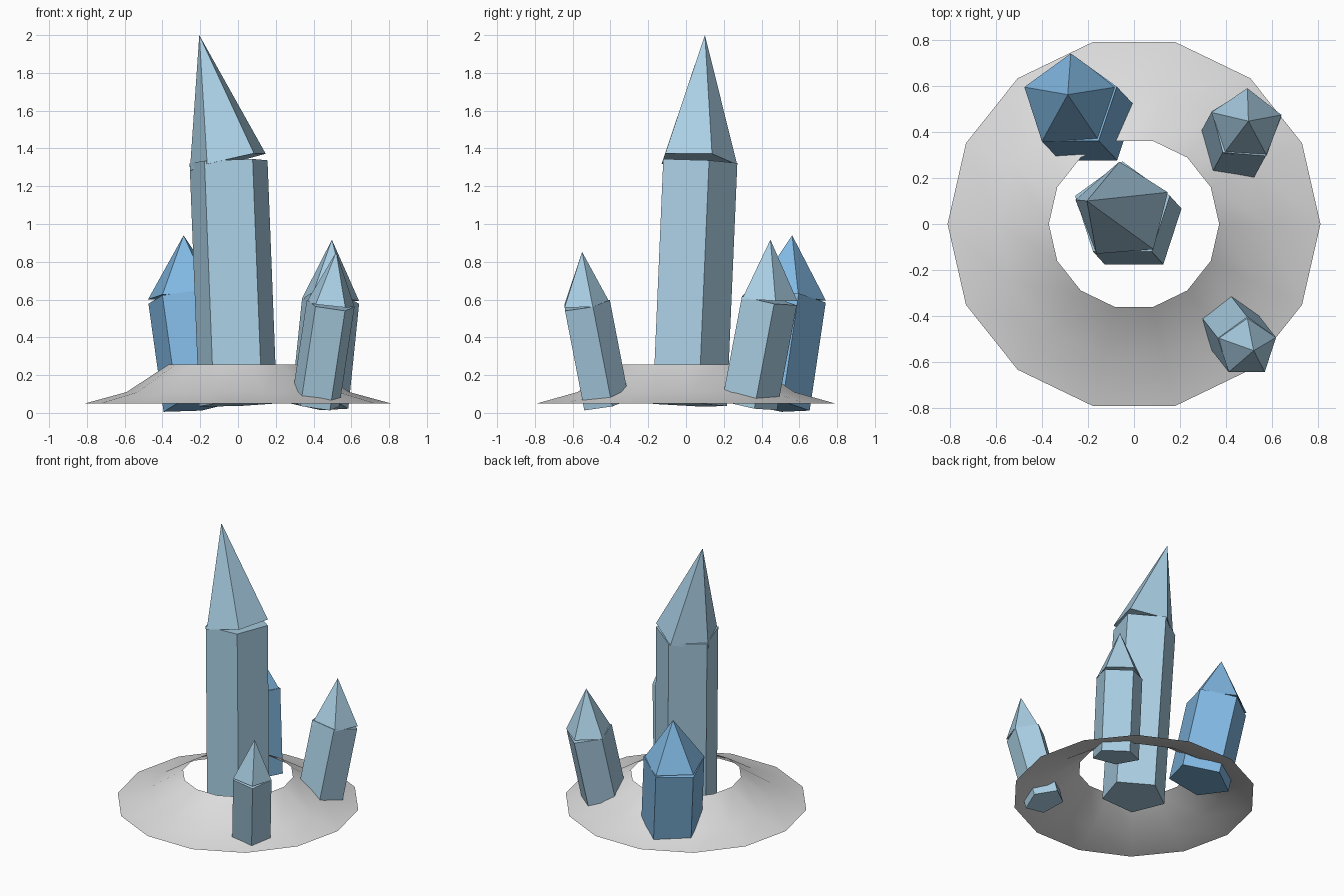
import bpy
import bmesh
from math import cos, sin, tau, radians
from mathutils import Vector

cube = bpy.data.objects.get("Cube")
if cube:
    bpy.data.objects.remove(cube, do_unlink=True)


def material(name, rgb):
    mat = bpy.data.materials.new(name)
    mat.use_nodes = True
    mat.diffuse_color = (*rgb, 1)
    bsdf = next(n for n in mat.node_tree.nodes if n.type == 'BSDF_PRINCIPLED')
    bsdf.inputs["Base Color"].default_value = (*rgb, 1)
    return mat


def finish(bm, name, mat, smooth=False):
    mesh = bpy.data.meshes.new(name)
    for face in bm.faces:
        face.smooth = smooth
    bm.to_mesh(mesh)
    bm.free()
    mesh.materials.append(mat)
    obj = bpy.data.objects.new(name, mesh)
    bpy.context.collection.objects.link(obj)
    return obj


def pentagonal(name, start, end, r_start, r_end, mat, twist=0):
    """Five-sided prism or spike running from start to end, caps square to its axis."""
    start, end = Vector(start), Vector(end)
    axis = end - start
    turn = Vector((0, 0, 1)).rotation_difference(axis)

    bm = bmesh.new()
    bmesh.ops.create_cone(bm, cap_ends=True, segments=5, radius1=r_start,
                          radius2=r_end, depth=axis.length)
    bmesh.ops.remove_doubles(bm, verts=bm.verts, dist=0.0001)
    # Turn one corner to the back, then lean the piece along its axis
    corner = max((v for v in bm.verts if v.co.z < 0), key=lambda v: v.co.y).co
    spin = Vector((0, 1)).angle_signed(Vector(corner.xy)) + radians(twist)
    c, s = cos(spin), sin(spin)
    for v in bm.verts:
        x, y, z = v.co
        v.co = turn @ Vector((c * x - s * y, s * x + c * y, z)) + (start + end) / 2
    bmesh.ops.recalc_face_normals(bm, faces=bm.faces)
    return finish(bm, name, mat)


def crystal(name, base, top, tip, radius, mat, twist=0, tip_twist=0):
    pentagonal(name + "_shaft", base, top, radius, radius, mat, twist)
    pentagonal(name + "_point", top, tip, radius, 0, mat, tip_twist)


pale_blue = material("pale_blue", (0.40, 0.62, 0.77))
deep_blue = material("deep_blue", (0.22, 0.48, 0.76))
stone = material("stone_grey", (0.72, 0.72, 0.72))

# Flared ground ring, open in the middle
SIDES = 14
bm = bmesh.new()
rings = [[bm.verts.new((r * cos(tau * i / SIDES), r * sin(tau * i / SIDES), z))
          for i in range(SIDES)]
         for r, z in ((0.81, 0.05), (0.59, 0.11), (0.37, 0.255))]
for outer, inner in zip(rings, rings[1:]):
    for i in range(SIDES):
        j = (i + 1) % SIDES
        bm.faces.new((outer[i], outer[j], inner[j], inner[i]))
finish(bm, "ground_ring", stone, smooth=True)

# Crystals: base centre, shoulder centre, tip
crystal("tall_crystal", (0, 0, 0.045), (-0.05, 0.055, 1.332),
        (-0.205, 0.10, 2.0), 0.217, pale_blue, tip_twist=4)
crystal("back_right_crystal", (-0.195, 0.445, 0.043), (-0.275, 0.53, 0.615),
        (-0.288, 0.562, 0.94), 0.212, deep_blue)
crystal("back_left_crystal", (0.43, 0.325, 0.045), (0.487, 0.43, 0.60),
        (0.497, 0.447, 0.917), 0.16, pale_blue, twist=-4, tip_twist=-2)
crystal("front_left_crystal", (0.41, -0.433, 0.045), (0.49, -0.535, 0.572),
        (0.52, -0.55, 0.852), 0.134, pale_blue)
